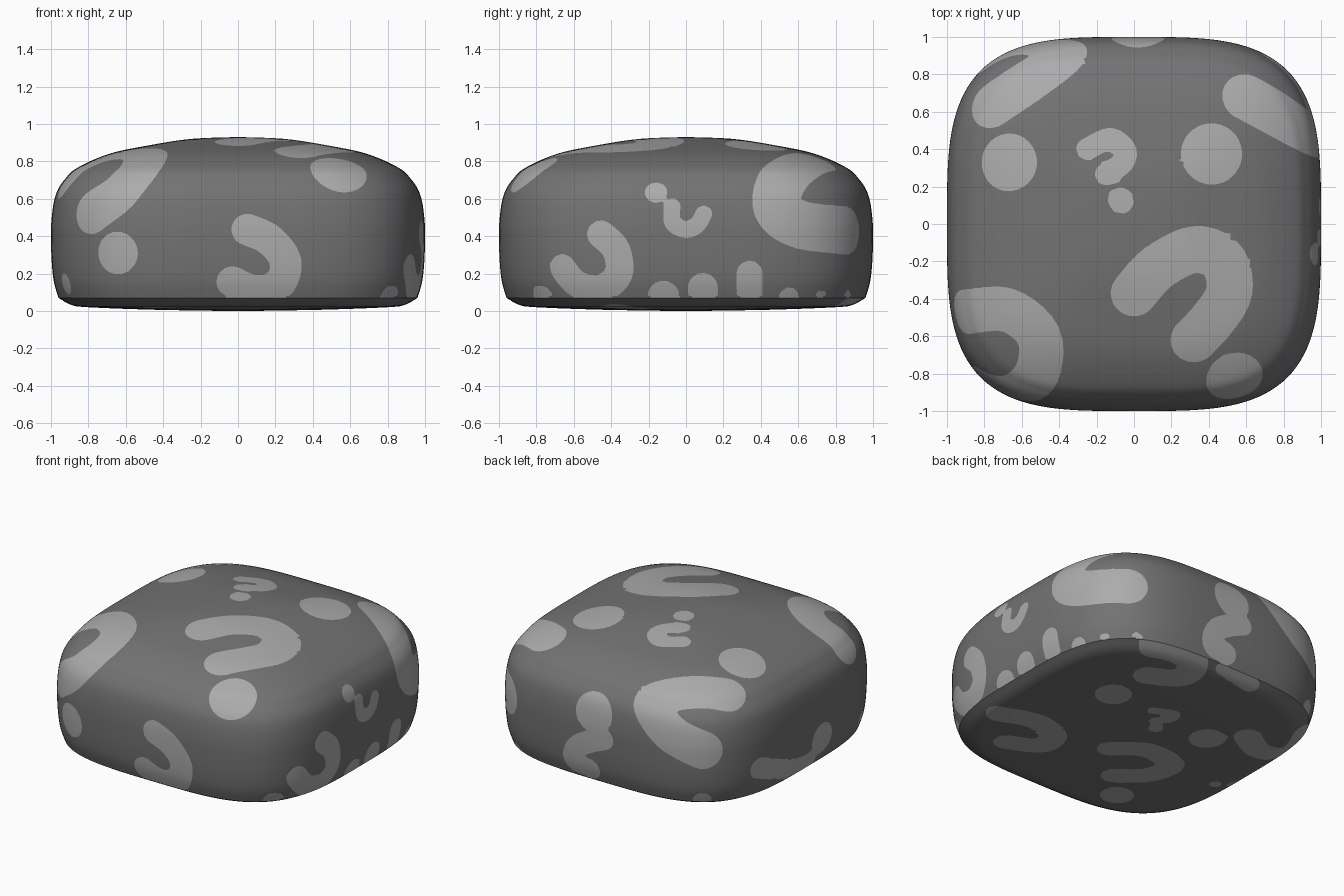
import bpy, bmesh, math
from mathutils import Vector as V
from mathutils.bvhtree import BVHTree

if "Cube" in bpy.data.objects:
    bpy.data.objects.remove(bpy.data.objects["Cube"])

RIM = 0.07          # height of the crease between side and underside


def spline(pts, n):
    """Smooth curve through the points, n steps per span."""
    p = [pts[0]] + list(pts) + [pts[-1]]
    out = []
    for i in range(1, len(p) - 2):
        a, b, c, d = p[i - 1:i + 3]
        for k in range(n):
            t = k / n
            out.append(0.5 * (2 * b + (c - a) * t + (2 * a - 5 * b + 4 * c - d) * t * t
                              + (3 * b - a - 3 * c + d) * t ** 3))
    return out + [pts[-1].copy()]


def material(name, g):
    m = bpy.data.materials.new(name)
    m.diffuse_color = (g, g, g, 1)
    m.use_nodes = True
    m.node_tree.nodes["Principled BSDF"].inputs["Base Color"].default_value = m.diffuse_color
    return m


# Body: rounded square rings following a vertical profile (scale, height)
under = [V(p) for p in [(0, 0), (.2, .002), (.5, .008), (.8, .02), (.89, .032), (.96, RIM)]]
upper = [V(p) for p in [(.96, RIM), (.985, .16), (.997, .28), (1, .42), (.996, .5), (.985, .58),
                        (.965, .645), (.925, .705), (.86, .765), (.69, .84), (.48, .885),
                        (.25, .92), (0, .93)]]
profile = spline(under, 7)[:-1] + spline(upper, 6)
SEG = 192
outline = []
for i in range(SEG):
    a = 2 * math.pi * i / SEG
    c, s = math.cos(a), math.sin(a)
    r = (abs(c) ** 3.5 + abs(s) ** 3.5) ** (-1 / 3.5)
    outline.append((r * c, r * s))

bm = bmesh.new()
pole_low = bm.verts.new((0, 0, profile[0].y))
rings = [[bm.verts.new((x * p.x, y * p.x, p.y)) for x, y in outline] for p in profile[1:-1]]
pole_top = bm.verts.new((0, 0, profile[-1].y))
for i in range(SEG):
    j = (i + 1) % SEG
    bm.faces.new((pole_low, rings[0][j], rings[0][i]))
    bm.faces.new((pole_top, rings[-1][i], rings[-1][j]))
    for lo, hi in zip(rings, rings[1:]):
        bm.faces.new((lo[i], lo[j], hi[j], hi[i]))
bm.normal_update()
tree = BVHTree.FromBMesh(bm)

# Directions from which the patches are laid onto the surface
ca, sa = math.cos(math.radians(35)), math.sin(math.radians(35))
ce, se = math.cos(math.radians(25)), math.sin(math.radians(25))
VIEWS = {  # right, up, (centre u, centre v, units) for angled views
    "front": (V((1, 0, 0)), V((0, 0, 1)), None),
    "back": (V((-1, 0, 0)), V((0, 0, 1)), None),
    "right": (V((0, 1, 0)), V((0, 0, 1)), None),
    "top": (V((1, 0, 0)), V((0, 1, 0)), None),
    "fr": (V((ca, sa, 0)), V((-sa * se, ca * se, ce)), 238),
    "bl": (V((-ca, -sa, 0)), V((sa * se, -ca * se, ce)), 686),
    "br": (V((-ca, sa, 0)), V((sa * .5, ca * .5, .866)), 1134),
}


def on_surface(view, u, v):
    right, up, cx = VIEWS[view]
    base = V((0, 0, 0))
    if cx:
        base = V((0, 0, .465))
        u, v = (u - cx) / 154, (672 - v) / 154
    fwd = up.cross(right)
    o = base + right * u + up * v
    hit = tree.ray_cast(o - fwd * 4, fwd)[0]
    return hit if hit else tree.find_nearest(o - fwd)[0]


strokes = []


def patch(r, *pts, low=False):
    """Rounded stroke of radius r through points (view, u, v); low = underside."""
    p = [on_surface(*q) for q in pts]
    if len(p) > 1:
        p = [tree.find_nearest(q)[0] for q in spline(p, 5)]
    mid = sum(p, V()) / len(p)
    reach = max((q - mid).length for q in p) + r
    strokes.append((r, p, mid, reach, low))


def path(view, r, *uv, low=False):
    patch(r, *[(view, u, v) for u, v in uv], low=low)


# Top patches
path("top", .125, (.0, -.37), (.13, -.23), (.33, -.135), (.48, -.2), (.51, -.36), (.43, -.5), (.32, -.62))
path("top", .06, (-.25, .4), (-.13, .455), (-.05, .4), (-.06, .33), (-.15, .265))
for x, y, r in [(-.67, .33, .155), (.415, .375, .165), (-.07, .125, .07), (.54, -.83, .155)]:
    path("top", r, (x, y))
# Corner patches that wrap over the shoulder
patch(.12, ("top", -.9, -.47), ("top", -.68, -.46), ("top", -.51, -.6), ("top", -.52, -.8),
      ("front", -.64, .64), ("front", -.78, .53))
patch(.13, ("top", .6, .68), ("top", .75, .6), ("right", .51, .69), ("right", .49, .55),
      ("right", .62, .46), ("right", .86, .43))
patch(.13, ("top", -.76, .64), ("top", -.58, .76), ("top", -.4, .89), ("bl", 654, 708),
      ("bl", 670, 732), ("bl", 702, 749))
# Front patches
path("front", .115, (-.645, .31))
path("front", .085, (.05, .435), (.17, .38), (.255, .26), (.21, .13), (.08, .11), (-.03, .155))
# Right side patches
path("right", .075, (-.455, .41), (-.375, .33), (-.36, .2), (-.45, .12), (-.58, .14), (-.66, .23))
path("right", .045, (-.075, .56), (-.07, .47), (0, .435), (.06, .46), (.095, .52))
path("right", .06, (-.16, .635))
for y, z, r in [(-.12, .08, .085), (.09, .125, .08), (.34, .2, .07), (.55, .07, .055),
                (.72, .08, .035), (.86, .08, .035), (-.78, .09, .05)]:
    path("right", r, (y, z), (y, RIM + .005))
# Back and left patches
path("back", .14, (-.02, .55))
path("br", .075, (1230, 621), (1205, 626), (1198, 641), (1214, 650))
path("bl", .11, (819, 737))
path("bl", .075, (784, 782), (793, 766), (806, 759))
path("bl", .06, (857, 718))
path("bl", .06, (702, 797))
path("fr", .06, (274, 797))
# Underside patches
path("br", .1, (1140, 646), (1165, 650), (1180, 662), (1170, 676), (1138, 675), low=True)
path("br", .06, (1212, 664), (1240, 680), low=True)
path("br", .09, (1000, 719), (1035, 724), (1055, 737), (1045, 748), (1012, 746), low=True)
path("br", .09, (1114, 748), (1150, 748), (1175, 761), (1155, 772), (1122, 774), low=True)
path("br", .09, (1245, 730), (1260, 744), (1290, 740), (1302, 722), low=True)
path("br", .04, (1148, 709), (1168, 711), (1168, 716), (1152, 719), low=True)
for u, v, r in [(1107, 695, .12), (1206, 734, .12), (1128, 793, .11), (1154, 726, .05),
                (1222, 778, .04), (1238, 777, .035)]:
    path("br", r, (u, v), low=True)

# Signed distance to the nearest patch, stored on each vertex
sd = bm.verts.layers.float.new("d")
for v in bm.verts:
    best, co = 1.0, v.co
    for r, p, mid, reach, low in strokes:
        if (co - mid).length > reach + .12:
            continue
        d = min((co - q).length for q in p) - r
        best = min(best, max(d, co.z - RIM if low else RIM - co.z))
    v[sd] = 0 if abs(best) < 1e-4 else best

# Cut the faces along the patch outlines
cuts = []
for e in list(bm.edges):
    a, b = e.verts
    da, db = a[sd], b[sd]
    if da * db < 0:
        new = bmesh.utils.edge_split(e, a, min(.97, max(.03, da / (da - db))))[1]
        new[sd] = 0
        cuts.append(new)
bmesh.ops.connect_verts(bm, verts=cuts)
for f in bm.faces:
    f.material_index = 1 if sum(v[sd] for v in f.verts) < 0 else 0
bm.verts.layers.float.remove(sd)

me = bpy.data.meshes.new("rounded_body")
bm.to_mesh(me)
bm.free()
me.materials.append(material("dark grey", .17))
me.materials.append(material("light grey", .41))
ob = bpy.data.objects.new("rounded_body", me)
bpy.context.collection.objects.link(ob)
bpy.context.view_layer.objects.active = ob
ob.select_set(True)
bpy.ops.object.shade_smooth_by_angle(angle=math.radians(30))
